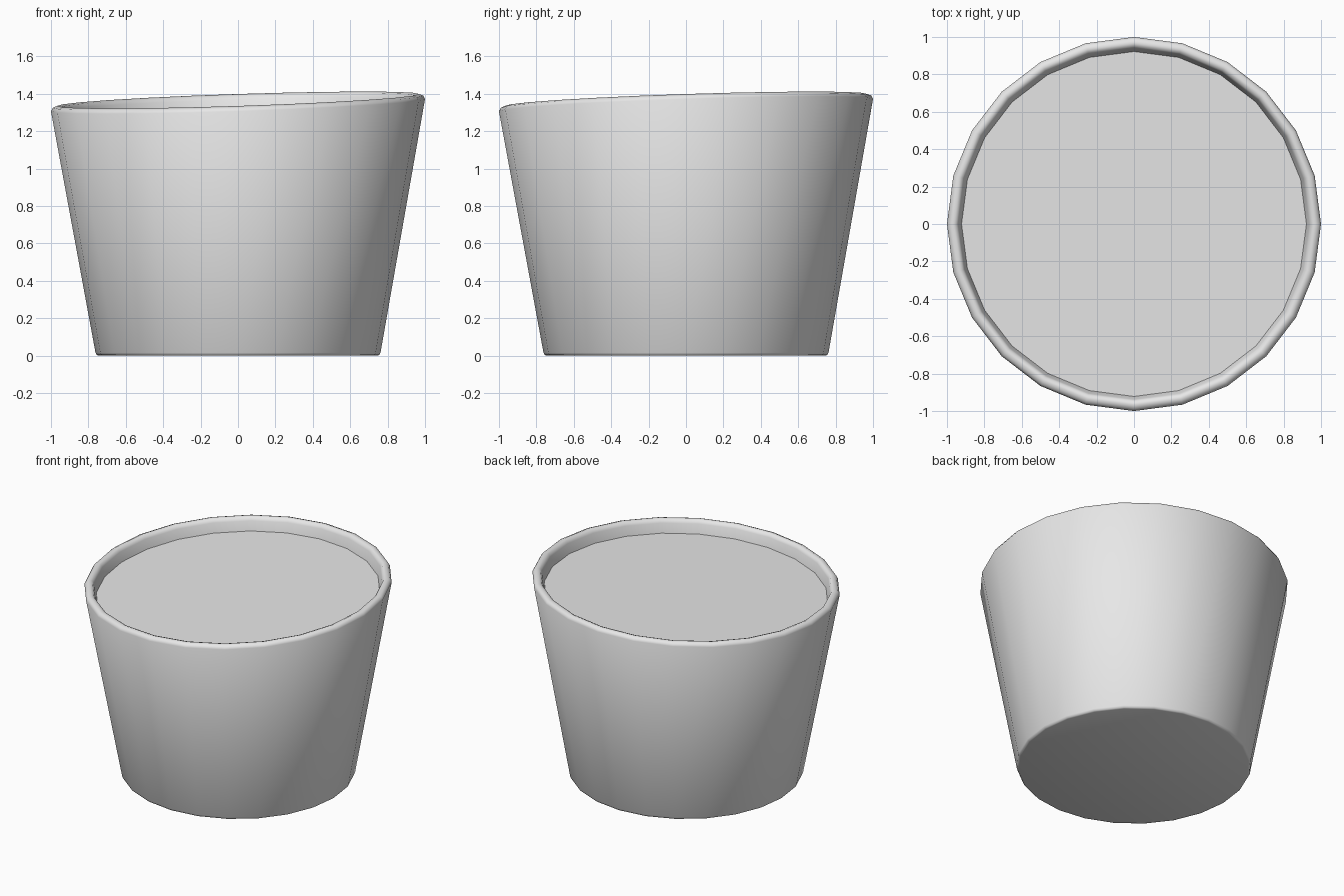
import bpy, bmesh, math

cube = bpy.data.objects.get("Cube")
if cube:
    bpy.data.objects.remove(cube, do_unlink=True)

SIDES = 24
TILT = 0.033      # slope of the rim along x and y
RIM_Z = 1.34      # mean height of the outer rim edge

# Plain grey for the whole vessel
grey = bpy.data.materials.new("light_grey")
grey.use_nodes = True
colour = (0.8, 0.8, 0.8, 1)
grey.diffuse_color = colour
grey.node_tree.nodes["Principled BSDF"].inputs["Base Color"].default_value = colour

# Radius, height and whether the loop belongs to the tilted rim
profile = [
    (0.745, 0.0, False), (0.756, 0.004, False), (0.762, 0.016, False),
    (1.0, RIM_Z, True), (0.99, RIM_Z + 0.018, True), (0.968, RIM_Z + 0.027, True),
    (0.948, RIM_Z + 0.02, True), (0.938, RIM_Z, True),
    (0.922, RIM_Z - 0.066, True),
]


def ring(bm, radius, height, tilted):
    verts = []
    for i in range(SIDES):
        a = 2 * math.pi * i / SIDES
        x, y = radius * math.cos(a), radius * math.sin(a)
        verts.append(bm.verts.new((x, y, height + TILT * (x + y) * tilted)))
    return verts


# Tapered pot: lathed wall, rounded rim, closed base and recessed top
bm = bmesh.new()
rings = [ring(bm, *p) for p in profile]
for low, high in zip(rings, rings[1:]):
    for i in range(SIDES):
        j = (i + 1) % SIDES
        bm.faces.new((low[i], low[j], high[j], high[i]))
bm.faces.new(rings[0][::-1])
bm.faces.new(rings[-1])

mesh = bpy.data.meshes.new("pot")
bm.to_mesh(mesh)
bm.free()
mesh.materials.append(grey)
pot = bpy.data.objects.new("pot", mesh)
bpy.context.collection.objects.link(pot)

# Smooth wall and rim, crisp edge around the recessed top
bpy.ops.object.select_all(action='DESELECT')
pot.select_set(True)
bpy.context.view_layer.objects.active = pot
bpy.ops.object.shade_smooth_by_angle(angle=math.radians(50))
